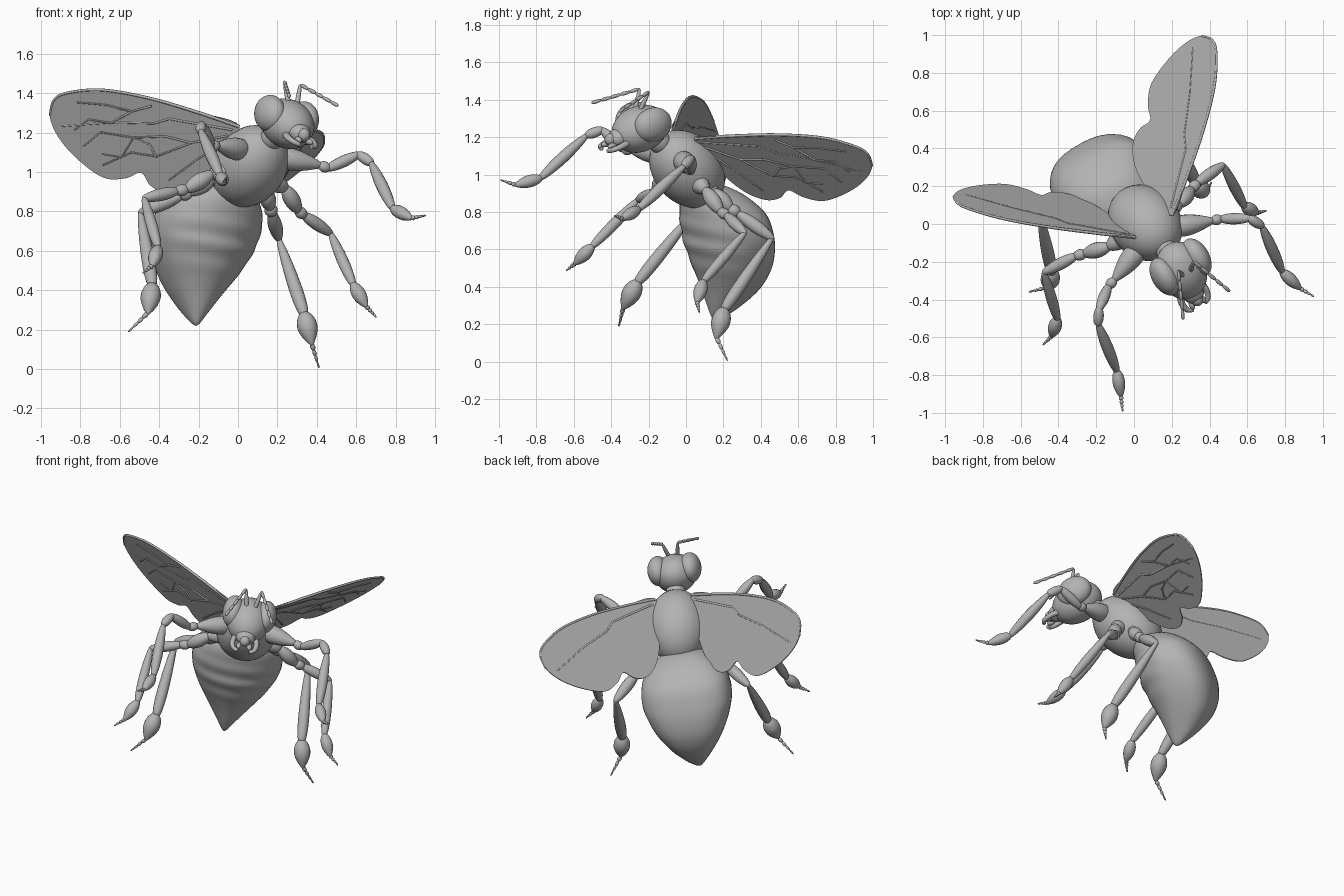
import bpy, bmesh, math
from mathutils import Vector, Matrix

cube = bpy.data.objects.get("Cube")
if cube:
    bpy.data.objects.remove(cube, do_unlink=True)

# One grey for the whole insect
grey = bpy.data.materials.new("plain_grey")
grey.use_nodes = True
COLOUR = (0.45, 0.45, 0.45, 1)
grey.diffuse_color = COLOUR
bsdf = next(n for n in grey.node_tree.nodes if n.type == 'BSDF_PRINCIPLED')
bsdf.inputs["Base Color"].default_value = COLOUR

# Body frame: x lateral, y backward, z up, yawed and slightly rolled in the world
X = Vector((0.846, 0.508, -0.16)).normalized()
Y = Vector((0, 0, 1)).cross(X).normalized()
Z = X.cross(Y)
FRAME = Matrix.Translation(X * -0.112) @ Matrix((X, Y, Z)).transposed().to_4x4()
SIDES = ((1, "left"), (-1, "right"))


def place(name, data):
    obj = bpy.data.objects.new(name, data)
    bpy.context.collection.objects.link(obj)
    data.materials.append(grey)
    obj.matrix_world = FRAME
    return obj


def finish(name, bm, smooth=True):
    bmesh.ops.recalc_face_normals(bm, faces=bm.faces[:])
    mesh = bpy.data.meshes.new(name)
    bm.to_mesh(mesh)
    bm.free()
    mesh.polygons.foreach_set("use_smooth", [smooth] * len(mesh.polygons))
    return place(name, mesh)


def side(p, s):
    return Vector((p[0] * s, p[1], p[2]))


def ellipsoid(name, centre, radii, pitch=0):
    bm = bmesh.new()
    m = (Matrix.Translation(centre) @ Matrix.Rotation(math.radians(pitch), 4, 'X')
         @ Matrix.Diagonal((*radii, 1)))
    bmesh.ops.create_uvsphere(bm, u_segments=32, v_segments=20, radius=1, matrix=m)
    return finish(name, bm)


def loft(bm, rings):
    loops = [[bm.verts.new(p) for p in ring] for ring in rings]
    n = len(loops[0])
    for a, b in zip(loops, loops[1:]):
        for i in range(n):
            bm.faces.new((a[i], a[(i + 1) % n], b[(i + 1) % n], b[i]))
    bm.faces.new(loops[0])
    bm.faces.new(loops[-1])


def limb(bm, p0, p1, r0, rm, r1, rows=14, n=16):
    """Rounded spindle between two joints."""
    p0, p1 = Vector(p0), Vector(p1)
    q = (p1 - p0).to_track_quat('Z', 'Y')
    rings = []
    for k in range(rows + 1):
        t = 0.003 + 0.994 * (1 - math.cos(math.pi * k / rows)) / 2
        r = r0 * (1 - t) * (1 - 2 * t) + 4 * rm * t * (1 - t) + r1 * t * (2 * t - 1)
        r *= math.sin(math.pi * t) ** 0.25
        c = p0.lerp(p1, t)
        rings.append([c + q @ Vector((r * math.cos(a), r * math.sin(a), 0))
                      for a in (2 * math.pi * i / n for i in range(n))])
    loft(bm, rings)


def spline(pts, steps=6, closed=False):
    """Smooth path through tuples of any length."""
    n, out = len(pts), []
    pick = (lambda i: pts[i % n]) if closed else (lambda i: pts[min(max(i, 0), n - 1)])
    for i in range(n if closed else n - 1):
        p = [pick(i + k) for k in (-1, 0, 1, 2)]
        for j in range(steps):
            t = j / steps
            out.append(tuple(
                b + t * ((c - a) + t * ((2 * a - 5 * b + 4 * c - d) + t * (3 * (b - c) + d - a))) / 2
                for a, b, c, d in zip(*p)))
    return out if closed else out + [tuple(pts[-1])]


def tubes(name, paths, radius, taper):
    cu = bpy.data.curves.new(name, 'CURVE')
    cu.dimensions = '3D'
    cu.bevel_depth = radius
    cu.bevel_resolution = 2
    cu.use_fill_caps = True
    for path in paths:
        sp = cu.splines.new('POLY')
        sp.points.add(len(path) - 1)
        for i, (pt, co) in enumerate(zip(sp.points, path)):
            pt.co = (*co, 1)
            pt.radius = 1 + (taper - 1) * i / (len(path) - 1)
        sp.use_smooth = True
    return place(name, cu)


# Thorax, neck, waist and head
ellipsoid("thorax", (0, -0.025, 1.025), (0.187, 0.24, 0.18), -43)
ellipsoid("neck", (0, -0.21, 1.17), (0.06, 0.08, 0.06), -35)
ellipsoid("waist", (0, 0.12, 0.9), (0.075, 0.075, 0.075))
ellipsoid("head", (0, -0.34, 1.243), (0.132, 0.162, 0.122), 22)
ellipsoid("snout", (0, -0.47, 1.195), (0.06, 0.06, 0.05), 22)
ellipsoid("mouth", (0, -0.515, 1.185), (0.032, 0.035, 0.034))

# Abdomen: height, backward offset, lateral radius, depth radius
profile = [(0.94, 0.155, 0.01, 0.01), (0.927, 0.16, 0.1, 0.085), (0.88, 0.18, 0.195, 0.16),
           (0.8, 0.225, 0.262, 0.21), (0.69, 0.26, 0.28, 0.226), (0.59, 0.285, 0.257, 0.224),
           (0.49, 0.305, 0.212, 0.202), (0.385, 0.31, 0.145, 0.158), (0.285, 0.285, 0.072, 0.094),
           (0.22, 0.255, 0.024, 0.034), (0.2, 0.245, 0.003, 0.003)]
rings = []
for u, b, rl, rb in spline(profile, 8):
    ring = []
    for i in range(40):
        a = 2 * math.pi * i / 40
        ca, sa = math.cos(a), math.sin(a)
        fold = max(0, -sa) * max(0, 1 - abs(u - 0.63) / 0.22)
        k = 1 + 0.025 * fold * math.sin(2 * math.pi * u / 0.115)
        if sa > 0:  # fuller back
            k += 0.09 * math.sin(2 * a) ** 2
        ring.append((rl * k * ca - 0.025, b + rb * k * sa, u))
    rings.append(ring)
bm = bmesh.new()
loft(bm, rings)
finish("abdomen", bm)

# Eyes, antennae and jaws
for s, tag in SIDES:
    ellipsoid(tag + "_eye", (0.1 * s, -0.322, 1.28), (0.067, 0.11, 0.093), 15)
    bm = bmesh.new()
    base, elbow, tip = (side(p, s) for p in
                        ((0.022, -0.37, 1.33), (0.048, -0.333, 1.452), (0.145, -0.565, 1.36)))
    limb(bm, base, elbow, 0.016, 0.012, 0.011)
    for k in range(5):
        limb(bm, elbow.lerp(tip, k / 5), elbow.lerp(tip, k / 5 + 0.21), 0.009, 0.01, 0.011, 8, 10)
    finish(tag + "_antenna", bm)
    jaw = [(0.06, -0.44, 1.18), (0.075, -0.49, 1.16), (0.065, -0.535, 1.14), (0.035, -0.55, 1.13)]
    tubes(tag + "_jaw", [[side(p, s) for p in spline(jaw)]], 0.02, 0.6)
    bm = bmesh.new()
    limb(bm, side((0.03, -0.5, 1.16), s), side((0.035, -0.55, 1.15), s), 0.012, 0.016, 0.012)
    finish(tag + "_palp", bm)

# Legs: joints from the body to the claw, then radii for each segment
legs = {
    "front": ([(0.1, -0.12, 1.09), (0.31, -0.2, 1.08), (0.35, -0.213, 1.07), (0.471, -0.29, 1.162),
               (0.512, -0.356, 1.125), (0.517, -0.622, 0.891), (0.56, -0.744, 0.848), (0.597, -0.817, 0.868)],
              [(0.07, 0.052, 0.022), (0.024, 0.028, 0.024), (0.026, 0.03, 0.024),
               (0.024, 0.028, 0.026), (0.022, 0.031, 0.026), (0.026, 0.033, 0.014)]),
    "middle": ([(0.1, -0.03, 0.98), (0.22, -0.035, 0.95), (0.335, 0.0, 0.85), (0.38, 0.014, 0.835),
                (0.56, 0.026, 0.769), (0.585, -0.222, 0.511), (0.641, -0.284, 0.41), (0.698, -0.3, 0.363)],
               [(0.055, 0.05, 0.035), (0.028, 0.042, 0.028), (0.026, 0.03, 0.026),
                (0.028, 0.032, 0.024), (0.022, 0.029, 0.028), (0.026, 0.036, 0.014)]),
    "hind": ([(0.07, 0.04, 0.96), (0.159, 0.057, 0.93), (0.24, 0.12, 0.85), (0.27, 0.148, 0.83),
              (0.415, 0.288, 0.718), (0.455, 0.001, 0.337), (0.491, -0.053, 0.192), (0.569, -0.023, 0.084)],
             [(0.05, 0.05, 0.035), (0.03, 0.042, 0.03), (0.03, 0.034, 0.03),
              (0.028, 0.036, 0.026), (0.022, 0.032, 0.042), (0.042, 0.05, 0.014)]),
}
for leg, (joints, radii) in legs.items():
    for s, tag in SIDES:
        pts = [side(p, s) for p in joints]
        bm = bmesh.new()
        for i, r in enumerate(radii):
            a, b = pts[i], pts[i + 1]
            overlap = (b - a).normalized() * 0.01
            limb(bm, a - overlap, b + overlap, *r)
        for k in range(4):
            r = 0.013 - 0.0025 * k
            limb(bm, pts[6].lerp(pts[7], k / 4), pts[6].lerp(pts[7], (k + 1.15) / 4),
                 r * 0.7, r, r * 0.8, 8, 10)
        finish(f"{tag}_{leg}_leg", bm)

# Wings: slanted planes, outline and veins as lateral and backward positions
UNDER = Vector((0.96, -0.9, -1)).normalized()
outline = [(0.115, -0.065), (0.29, 0.075), (0.478, 0.235), (0.65, 0.405), (0.755, 0.55), (0.78, 0.62),
           (0.755, 0.668), (0.68, 0.68), (0.565, 0.653), (0.43, 0.588), (0.355, 0.5), (0.318, 0.426),
           (0.255, 0.415), (0.185, 0.365), (0.125, 0.255), (0.1, 0.1)]
main_vein = [(0.13, -0.03), (0.362, 0.199), (0.4, 0.27), (0.54, 0.438), (0.69, 0.643)]
small_veins = [
    [(0.13, 0.0), (0.23, 0.16), (0.31, 0.33), (0.4, 0.42), (0.46, 0.56)],
    [(0.12, 0.02), (0.17, 0.17), (0.21, 0.33)],
    [(0.23, 0.16), (0.33, 0.25), (0.43, 0.38), (0.55, 0.5), (0.57, 0.6)],
    [(0.31, 0.33), (0.36, 0.33), (0.43, 0.38), (0.42, 0.47), (0.49, 0.54)],
    [(0.45, 0.24), (0.5, 0.33), (0.6, 0.42), (0.7, 0.53)],
    [(0.5, 0.33), (0.54, 0.44), (0.62, 0.52), (0.64, 0.6)],
]
# The right wing is swung forward and pitched steeper about its root
ROOT = Vector((-0.115, -0.065, 1.21))
SWING = (Matrix.Translation(ROOT) @ Matrix.Rotation(math.radians(4), 4, 'Z')
         @ Matrix.Rotation(math.radians(9), 4, Vector((-0.65, 0.62, 0.06)))
         @ Matrix.Scale(1.015, 4) @ Matrix.Translation(-ROOT))


def on_wing(p, s, drop=0.0):
    l, b = p
    v = side(Vector((l, b, 1.041 + 0.96 * l - 0.9 * b)) + UNDER * drop, s)
    return v if s > 0 else SWING @ v


for s, tag in SIDES:
    bm = bmesh.new()
    bm.faces.new([bm.verts.new(on_wing(p, s)) for p in spline(outline, 6, True)])
    wing = finish(tag + "_wing", bm, False)
    thick = wing.modifiers.new("thickness", 'SOLIDIFY')
    thick.thickness = 0.006
    thick.offset = 0
    tubes(tag + "_wing_edge", [[on_wing(p, s) for p in spline(outline[:7])]], 0.009, 0.6)
    tubes(tag + "_main_vein", [[on_wing(p, s) for p in main_vein]], 0.007, 0.7)
    tubes(tag + "_small_veins", [[on_wing(p, s, 0.005) for p in v] for v in small_veins], 0.0055, 0.7)
